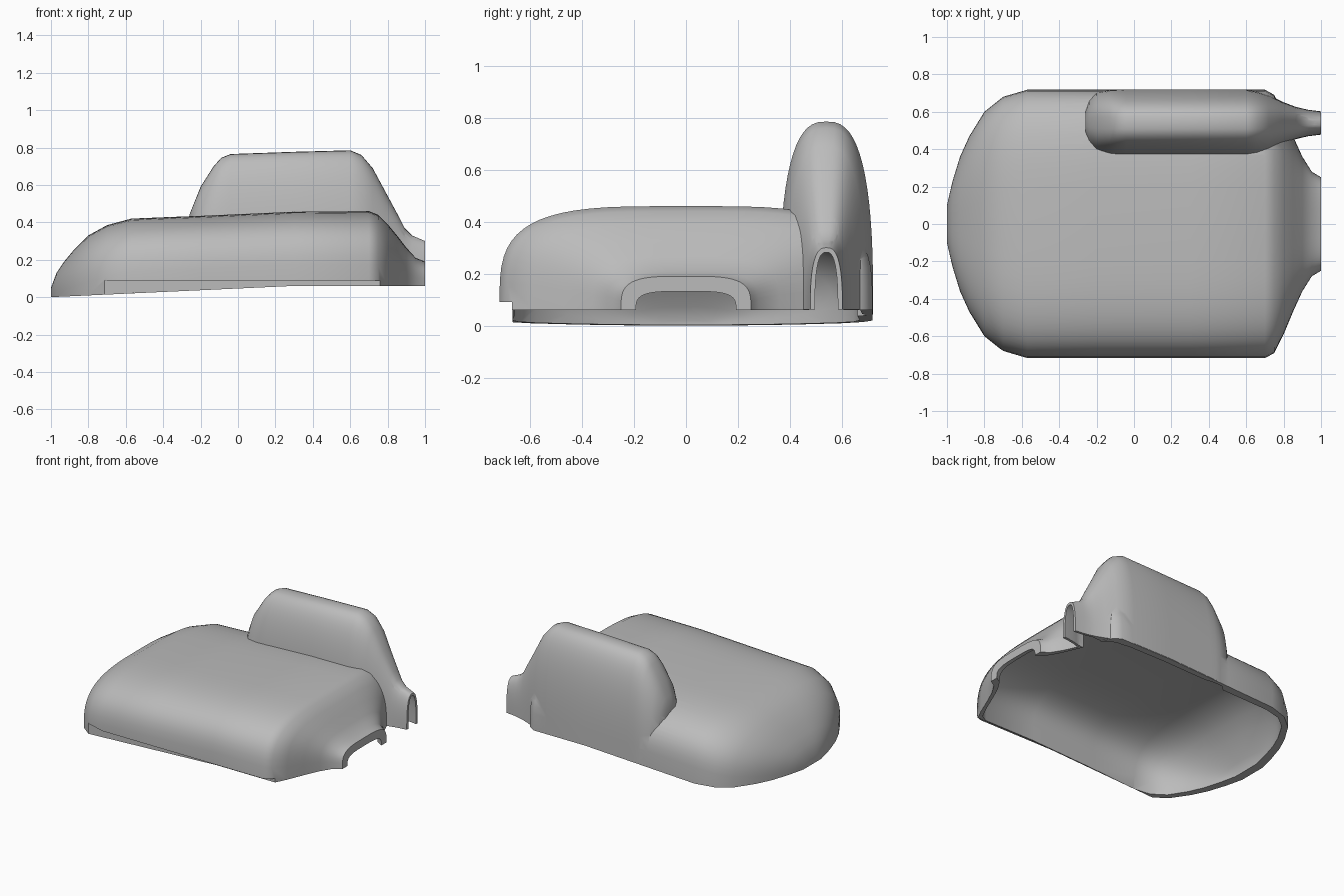
import bpy, bmesh, math

cube = bpy.data.objects.get("Cube")
if cube:
    bpy.data.objects.remove(cube, do_unlink=True)

SEGMENTS = 32
HUMP_Y = 0.54


def rim_height(x):
    """Lower rim rises gently from the rounded end, then runs level."""
    return 0.06 * min(1, (x + 1) / 1.3)


def make_object(name, bm):
    bmesh.ops.recalc_face_normals(bm, faces=bm.faces)
    mesh = bpy.data.meshes.new(name)
    bm.to_mesh(mesh)
    bm.free()
    obj = bpy.data.objects.new(name, mesh)
    bpy.context.collection.objects.link(obj)
    return obj


def arch(width, top, base, power, skirt):
    """Rounded arch section; a skirt carries it below the rim."""
    points = []
    for i in range(SEGMENTS + 1):
        a = math.pi * i / SEGMENTS
        c, s = math.cos(a), max(0, math.sin(a))
        y = math.copysign(abs(c) ** (2 / power), c) * width
        points.append((y, base + (top - base) * s ** (2 / power)))
    if skirt:
        points = [(width, base - skirt)] + points + [(-width, base - skirt)]
    return points


def loft(name, stations, center_y, power, lift=0, wall=None, straight=0):
    """Skin arches along x. With a wall function, make the inner void."""
    stations = list(stations)
    start = stations[0][0]
    bm = bmesh.new()
    rings = []
    if wall:
        x, w, h = stations[-1]
        stations.append((x + 0.1, w, h))
    for x, w, h in stations:
        base = rim_height(x) + lift
        n = power(x)
        skirt = 0
        if wall:
            t = wall(x)
            end = max(0, (straight - x) / (straight - start))
            x += t * end
            w = max(w - t * (1 - end), w * 0.3)
            h = max(h - t, base + 0.02)
            skirt = 0.1
        section = arch(w, h, base, n, skirt)
        rings.append([bm.verts.new((x, center_y + y, z)) for y, z in section])
    for a, b in zip(rings, rings[1:]):
        for i in range(len(a)):
            j = (i + 1) % len(a)
            bm.faces.new((a[i], a[j], b[j], b[i]))
    bm.faces.new(rings[0])
    bm.faces.new(rings[-1])
    return make_object(name, bm)


def combine(target, tool, operation):
    """Apply a boolean and discard the tool."""
    tool.hide_render = True
    mod = target.modifiers.new(operation, "BOOLEAN")
    mod.operation = operation
    mod.solver = "EXACT"
    mod.object = tool
    graph = bpy.context.evaluated_depsgraph_get()
    mesh = bpy.data.meshes.new_from_object(target.evaluated_get(graph))
    target.modifiers.clear()
    target.data = mesh
    bpy.data.objects.remove(tool, do_unlink=True)


# Station lists: x, half width, top height
body_path = [
    (-1, .1, .05), (-.97, .23, .13), (-.93, .36, .19), (-.88, .47, .25),
    (-.8, .6, .33), (-.7, .68, .385), (-.57, .718, .42), (-.2, .718, .435),
    (.3, .718, .457), (.7, .718, .46), (.75, .69, .44), (.8, .59, .39),
    (.85, .47, .33), (.9, .36, .265), (.95, .28, .21), (1, .25, .19),
]
hump_path = [
    (-.26, .08, .44), (-.24, .13, .49), (-.2, .165, .59), (-.13, .178, .7),
    (-.09, .18, .745), (-.04, .18, .765), (.3, .18, .777), (.6, .18, .785),
    (.66, .17, .76), (.72, .15, .69), (.79, .115, .56), (.86, .088, .43),
    (.89, .08, .37), (.93, .071, .33), (1, .062, .3),
]


def body_power(x):
    return 2.6 + 1.1 * min(1, (x + 1) / 0.4)


def hump_power(x):
    return 2.7


def body_wall(x):
    return 0.058


def hump_wall(x):
    return 0.05 if x < 0.8 else 0.018


# Outer skins joined into one cover
cover = loft("cover_shell", body_path, 0, body_power)
hump = loft("side_hump", hump_path, HUMP_Y, hump_power, lift=0.003)
combine(cover, hump, "UNION")

# Hollow interior with the two open end tunnels
body_void = loft("body_void", body_path, 0, body_power,
                 wall=body_wall, straight=-0.5)
combine(cover, body_void, "DIFFERENCE")
hump_void = loft("hump_void", hump_path, HUMP_Y, hump_power,
                 wall=hump_wall, straight=0)
combine(cover, hump_void, "DIFFERENCE")

# Round hole through the sloping end of the hump
bm = bmesh.new()
bmesh.ops.create_cone(bm, cap_ends=True, segments=32,
                      radius1=0.056, radius2=0.056, depth=0.4)
for v in bm.verts:
    v.co = (v.co.z + 0.98, v.co.x + 0.53, v.co.y + 0.37)
combine(cover, make_object("hole_cutter", bm), "DIFFERENCE")

# Stepped ledge along the front lower rim
bm = bmesh.new()
bmesh.ops.create_cube(bm, size=1)
for v in bm.verts:
    v.co = (v.co.x * 1.49 + 0.015, v.co.y * 0.2 - 0.768, v.co.z * 0.3 - 0.06)
combine(cover, make_object("ledge_cutter", bm), "DIFFERENCE")

# Single plain material
grey = bpy.data.materials.new("plain_grey")
grey.use_nodes = True
colour = (0.5, 0.5, 0.5, 1)
grey.diffuse_color = colour
for node in grey.node_tree.nodes:
    if node.type == "BSDF_PRINCIPLED":
        node.inputs["Base Color"].default_value = colour
cover.data.materials.clear()
cover.data.materials.append(grey)
for face in cover.data.polygons:
    face.material_index = 0

bpy.ops.object.select_all(action="DESELECT")
cover.select_set(True)
bpy.context.view_layer.objects.active = cover
bpy.ops.object.shade_smooth_by_angle(angle=math.radians(35))
